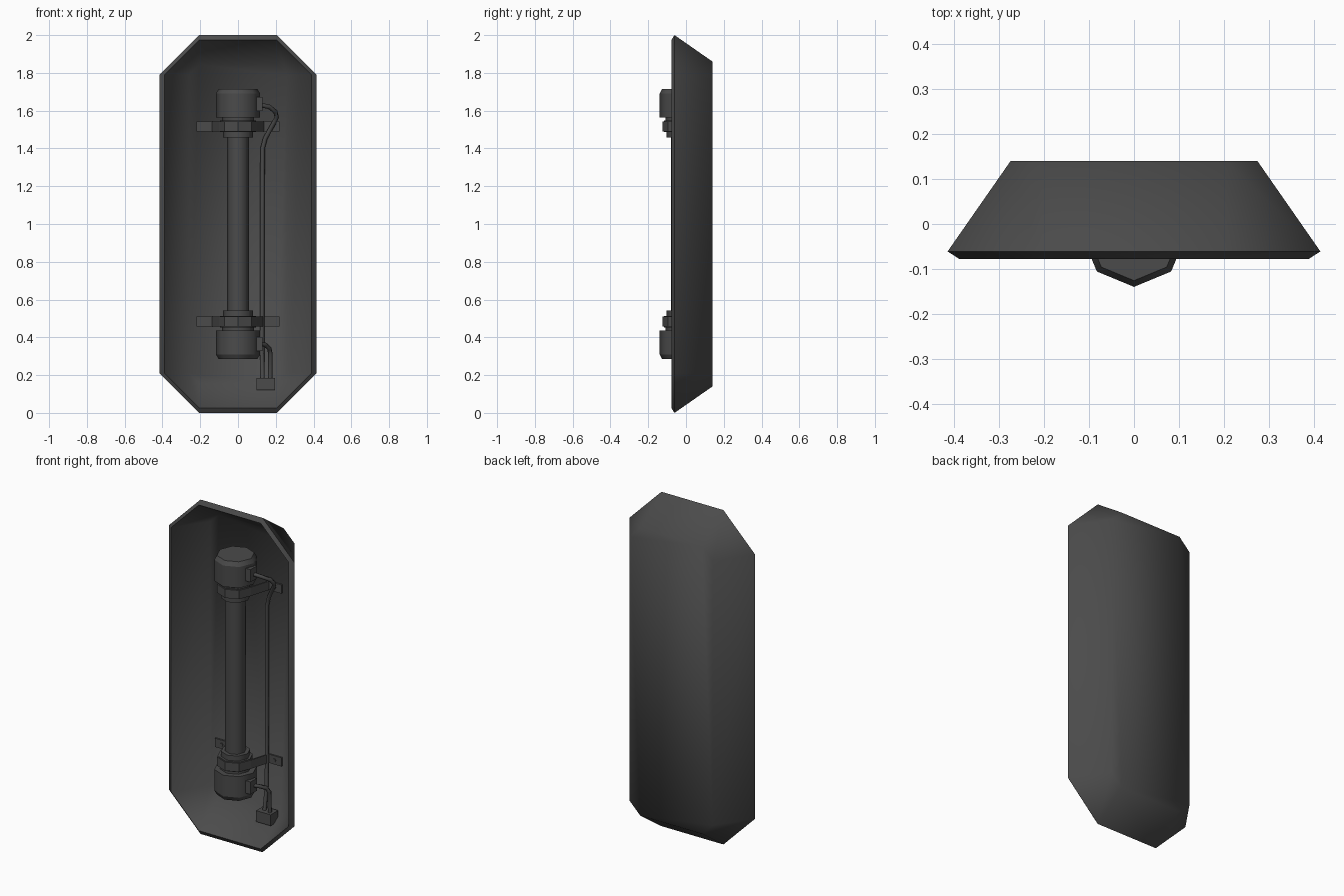
import bpy, bmesh, math
from mathutils import Vector

if "Cube" in bpy.data.objects:
    bpy.data.objects.remove(bpy.data.objects["Cube"])

mat = bpy.data.materials.new("dark_grey")
mat.diffuse_color = (0.07, 0.07, 0.07, 1)
mat.use_nodes = True
mat.node_tree.nodes["Principled BSDF"].inputs["Base Color"].default_value = mat.diffuse_color
CY = -0.023          # y of the lamp axis


def finish(name, bm):
    bmesh.ops.recalc_face_normals(bm, faces=bm.faces)
    me = bpy.data.meshes.new(name)
    bm.to_mesh(me)
    bm.free()
    me.materials.append(mat)
    ob = bpy.data.objects.new(name, me)
    bpy.context.collection.objects.link(ob)
    return ob


def loft(name, rings, sharp):
    """Skin closed rings, cap both ends; rings listed in sharp get hard edges."""
    bm = bmesh.new()
    loops = [[bm.verts.new(p) for p in r] for r in rings]
    n = len(rings[0])
    for a, b in zip(loops, loops[1:]):
        for i in range(n):
            bm.faces.new((a[i], a[(i + 1) % n], b[(i + 1) % n], b[i]))
    bm.faces.new(loops[0])
    bm.faces.new(loops[-1])
    for f in bm.faces:
        f.smooth = True
    for k in sharp:
        for i in range(n):
            bm.edges.get((loops[k][i], loops[k][(i + 1) % n])).smooth = False
    return finish(name, bm)


def lathe(name, profile, sides=8):
    rings = [[(r * math.cos(2 * math.pi * k / sides), CY + r * math.sin(2 * math.pi * k / sides), z)
              for k in range(sides)] for r, z in profile]
    return loft(name, rings, range(len(rings)))


def box(name, centre, size):
    bm = bmesh.new()
    bmesh.ops.create_cube(bm, size=1)
    for v in bm.verts:
        v.co = Vector(centre) + Vector(a * b for a, b in zip(v.co, size))
    return finish(name, bm)


def wire(name, pts, r=0.012, sides=6):
    """Sweep a small polygon along a path."""
    pts = [Vector(p) for p in pts]
    rings = []
    for i, p in enumerate(pts):
        t = (pts[min(i + 1, len(pts) - 1)] - pts[max(i - 1, 0)]).normalized()
        u = t.cross(Vector((0, 1, 0))).normalized()
        w = t.cross(u)
        rings.append([p + r * (math.cos(a) * u + math.sin(a) * w)
                      for a in (2 * math.pi * k / sides for k in range(sides))])
    return loft(name, rings, (0, len(rings) - 1))


def octagon(inset, y):
    w, c, b = 0.415 - inset, 0.205, 0.21
    return [(-c, y, inset), (c, y, inset), (w, y, b), (w, y, 2 - b),
            (c, y, 2 - inset), (-c, y, 2 - inset), (-w, y, 2 - b), (-w, y, b)]


# Tray-shaped housing: inner floor, inner lip, outer lip, outer back
loft("housing", [octagon(0.156, 0.111), octagon(0.026, -0.078),
                 octagon(0, -0.061), octagon(0.14, 0.14)], (1, 2))

# Lamp tube
lathe("lamp_tube", [(0.057, 0.5), (0.057, 1.5)])

# End fittings, straps and sockets, mirrored about z = 1
fitting = [(0.08, 0.458), (0.08, 0.488), (0.094, 0.488), (0.094, 0.548), (0.085, 0.548),
           (0.085, 0.564), (0.117, 0.564), (0.117, 0.69), (0.103, 0.715)]
for side, s in (("upper", 1), ("lower", -1)):
    lathe(side + "_end_fitting", [(r, 1 + s * z) for r, z in fitting])

    # Strap around the collar with a tab on each side
    k = 0.097 * math.sqrt(0.5)
    half = [(0.22, 0.1), (0.135, 0.1), (0.097, CY), (k, CY - k)]
    path = half + [(0, CY - 0.097)] + [(-x, y) for x, y in reversed(half)]
    bm = bmesh.new()
    cols = [[bm.verts.new((x, y, 1 + s * z)) for z in (0.491, 0.543)] for x, y in path]
    for a, b in zip(cols, cols[1:]):
        bm.faces.new((a[0], b[0], b[1], a[1]))
    strap = finish(side + "_strap", bm)
    mod = strap.modifiers.new("thickness", "SOLIDIFY")
    mod.thickness = 0.01
    mod.offset = 0

    # Screw heads on the tabs
    for label, m in (("left", -1), ("right", 1)):
        ring = [(m * 0.175 + 0.01 * math.cos(a), 0.01 * math.sin(a) + 1 + s * 0.517)
                for a in (math.pi * j / 3 for j in range(6))]
        loft(f"{side}_{label}_screw", [[(x, y, z) for x, z in ring] for y in (0.09, 0.1)], (0, 1))

    # Wire socket on the cap
    box(side + "_socket", (0.113, CY - 0.015, 1 + s * 0.635), (0.034, 0.06, 0.075))

# Wires and connector block
wire("long_wire", [(0.12, -0.03, 1.63), (0.165, -0.015, 1.62), (0.198, 0.025, 1.595),
                   (0.205, 0.05, 1.565), (0.19, 0.065, 1.535), (0.145, 0.085, 1.455),
                   (0.13, 0.09, 1.40), (0.127, 0.09, 0.32), (0.13, 0.06, 0.15)])
wire("short_wire", [(0.12, -0.03, 0.365), (0.145, -0.01, 0.36), (0.166, 0.03, 0.34),
                    (0.172, 0.05, 0.31), (0.17, 0.06, 0.15)])
box("connector_block", (0.147, 0.065, 0.153), (0.096, 0.07, 0.066))
